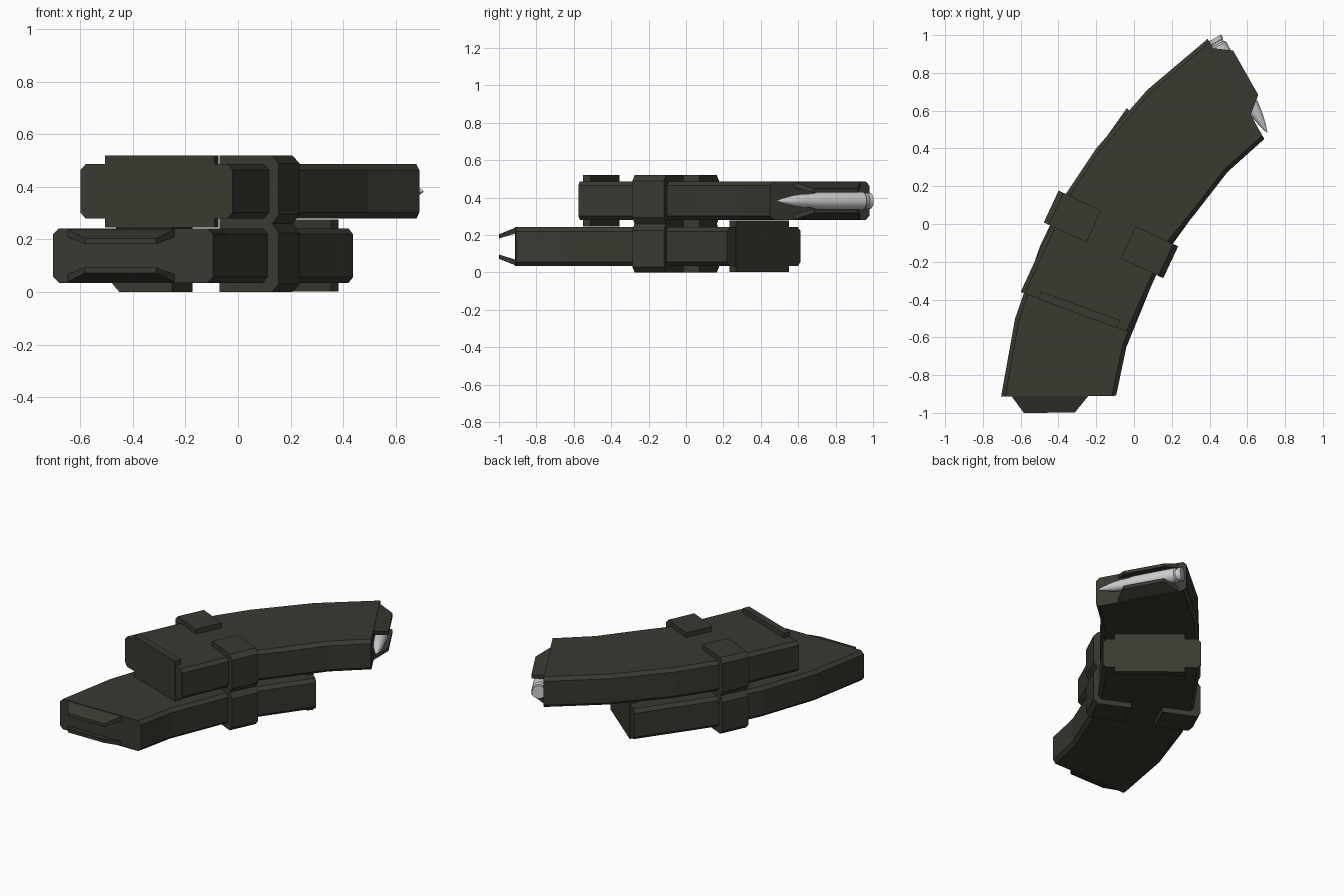
import bpy, math
from mathutils import Vector, Matrix

if "Cube" in bpy.data.objects:
    bpy.data.objects.remove(bpy.data.objects["Cube"])


def material(name, rgb):
    m = bpy.data.materials.new(name)
    m.diffuse_color = (*rgb, 1)
    m.use_nodes = True
    m.node_tree.nodes["Principled BSDF"].inputs["Base Color"].default_value = m.diffuse_color
    return m


OLIVE = material("dark_olive", (0.042, 0.041, 0.031))
STEEL = material("light_steel", (0.62, 0.62, 0.62))


def loft(name, rings, mat, transform=None):
    """Join equal-length rings of points into a closed solid."""
    n = len(rings[0])
    verts = [p for r in rings for p in r]
    faces = [(i * n + j, i * n + (j + 1) % n, (i + 1) * n + (j + 1) % n, (i + 1) * n + j)
             for i in range(len(rings) - 1) for j in range(n)]
    faces += [tuple(range(n))[::-1], tuple(range((len(rings) - 1) * n, len(rings) * n))]
    me = bpy.data.meshes.new(name)
    me.from_pydata(verts, [], faces)
    import bmesh
    bm = bmesh.new()
    bm.from_mesh(me)
    bmesh.ops.recalc_face_normals(bm, faces=bm.faces)
    bm.to_mesh(me)
    bm.free()
    if transform:
        me.transform(transform)
    me.materials.append(mat)
    ob = bpy.data.objects.new(name, me)
    bpy.context.collection.objects.link(ob)
    return ob


# Outer and inner curve of the upper box, base end first
LEFT = [(-0.60, -0.36), (-0.36, 0.16), (-0.20, 0.40), (0.07, 0.71), (0.39, 0.98)]
RIGHT = [(-0.02, -0.575), (0.19, -0.11), (0.32, 0.05), (0.495, 0.275), (0.69, 0.45)]
Z0, Z1, CH = 0.28, 0.487, 0.022

# Feed end frame: along the edge, and outward
feed = Vector((*LEFT[-1], 0))
along = (Vector((*RIGHT[-1], 0)) - feed).normalized()
out = Vector((-along.y, along.x, 0))


def at_feed(s, n, z):
    return feed + along * s + out * n + Vector((0, 0, z))


def section(l, r):
    l, r = Vector(l), Vector(r)
    d = (r - l).normalized() * CH
    pts = [(l, Z0 + CH), (l + d, Z0), (r - d, Z0), (r, Z0 + CH),
           (r, Z1 - CH), (r - d, Z1), (l + d, Z1), (l, Z1 - CH)]
    return [(p.x, p.y, z) for p, z in pts]


def magazine(prefix, tf):
    # curved body
    loft(prefix + "_body", [section(l, r) for l, r in zip(LEFT, RIGHT)], OLIVE, tf)

    # base plate ridge, standing out of both broad sides
    a, b = Vector((*LEFT[0], 0)), Vector((*RIGHT[0], 0))
    d = (b - a).normalized()
    inward = Vector((-d.y, d.x, 0))
    base = [a + d * s + inward * t for s, t in ((0.1, -0.002), (0.545, -0.002), (0.545, 0.042), (0.1, 0.042))]
    loft(prefix + "_base_ridge", [[p + Vector((0, 0, z)) for p in base] for z in (0.245, 0.52)], OLIVE, tf)

    # pair of feed lips leaning inward
    mid = (Z0 + Z1) / 2
    for side, label in ((1, "top"), (-1, "bottom")):
        h = (Z1 - Z0) / 2
        rings = []
        for s0, s1, n, zo, zi in ((0.05, 0.47, -0.01, h, h - 0.03), (0.12, 0.39, 0.087, h - 0.038, h - 0.06)):
            rings.append([at_feed(s0, n, mid + side * zo), at_feed(s1, n, mid + side * zo),
                          at_feed(s1, n, mid + side * zi), at_feed(s0, n, mid + side * zi)])
        loft(f"{prefix}_{label}_lip", rings, OLIVE, tf)


# The lower box is the upper one turned over about an in-plane axis
pivot = Matrix.Translation((-0.1, 0, 0.261))
axis = Vector((math.cos(math.radians(-30)), math.sin(math.radians(-30)), 0))
flip = pivot @ Matrix.Rotation(math.pi, 4, axis) @ pivot.inverted()
magazine("upper", None)
magazine("lower", flip)

# Top cartridge, turned about its long axis
profile = [(0.0, 0.044), (0.022, 0.044), (0.024, 0.038), (0.036, 0.038), (0.045, 0.048),
           (0.32, 0.045), (0.36, 0.038), (0.41, 0.037), (0.47, 0.029), (0.53, 0.015), (0.572, 0.002)]
SIDES = 16
rings = [[at_feed(0.015 + s, 0.03 + r * math.cos(k * math.tau / SIDES), 0.383 + r * math.sin(k * math.tau / SIDES))
          for k in range(SIDES)] for s, r in profile]
cartridge = loft("cartridge", rings, STEEL)
bpy.context.view_layer.objects.active = cartridge
cartridge.select_set(True)
bpy.ops.object.shade_smooth_by_angle(angle=math.radians(35))

# Two coupling clamps gripping both boxes, pinched at mid height
clamp = [(0.10, 0), (0.32, 0), (0.349, 0.03), (0.349, 0.225), (0.322, 0.26),
         (0.349, 0.295), (0.349, 0.49), (0.32, 0.52), (0.10, 0.52)]
place = Matrix.Translation((-0.122, -0.055, 0)) @ Matrix.Rotation(math.radians(-25), 4, 'Z')
for side, label in ((1, "right"), (-1, "left")):
    loft(label + "_clamp", [[(side * u, v, z) for u, z in clamp] for v in (-0.093, 0.093)], OLIVE, place)
